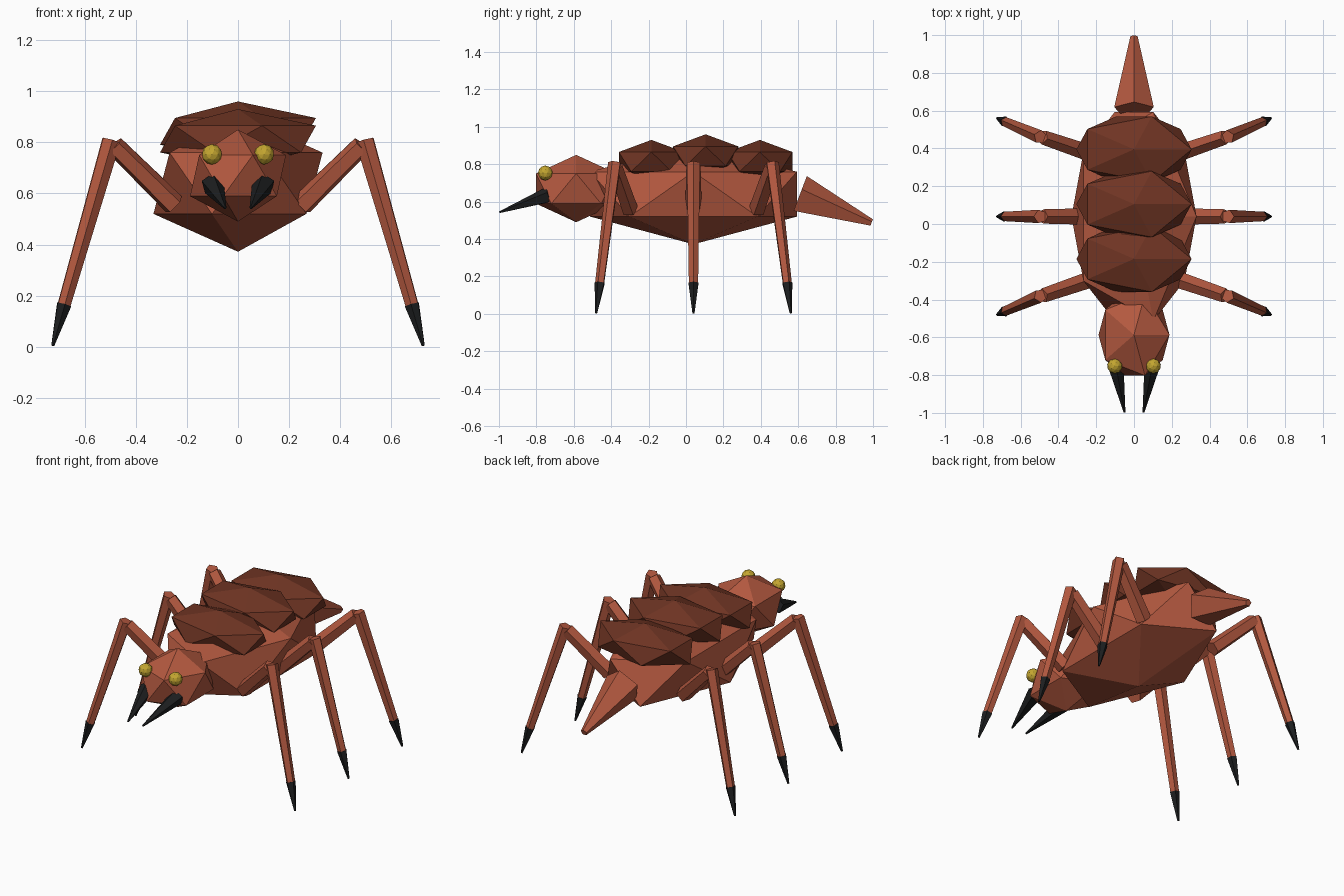
import bpy
import bmesh
from mathutils import Vector, Matrix

cube = bpy.data.objects.get("Cube")
if cube:
    bpy.data.objects.remove(cube, do_unlink=True)


def material(name, rgb):
    mat = bpy.data.materials.new(name)
    mat.use_nodes = True
    mat.diffuse_color = (*rgb, 1)
    bsdf = mat.node_tree.nodes["Principled BSDF"]
    bsdf.inputs["Base Color"].default_value = (*rgb, 1)
    bsdf.inputs["Roughness"].default_value = 0.8
    return mat


RUST = material("rust red", (0.45, 0.098, 0.05))
BROWN = material("dark brown", (0.16, 0.035, 0.017))
BLACK = material("black", (0.012, 0.013, 0.014))
GOLD = material("gold", (0.55, 0.38, 0.03))


def finish(name, bm, mat):
    mesh = bpy.data.meshes.new(name)
    bm.to_mesh(mesh)
    bm.free()
    mesh.materials.append(mat)
    obj = bpy.data.objects.new(name, mesh)
    bpy.context.collection.objects.link(obj)
    return obj


def gem(name, centre, radii, mat, detail=1):
    """Faceted ball stretched along each axis."""
    bm = bmesh.new()
    matrix = Matrix.LocRotScale(Vector(centre), None, Vector(radii))
    bmesh.ops.create_icosphere(bm, subdivisions=detail, radius=1, matrix=matrix)
    return finish(name, bm, mat)


def spike(name, start, end, r_start, r_end, mat):
    """Five-sided tapered rod between two points."""
    start, end = Vector(start), Vector(end)
    axis = end - start
    turn = axis.to_track_quat("Z", "Y")
    matrix = Matrix.LocRotScale((start + end) / 2, turn, None)
    bm = bmesh.new()
    bmesh.ops.create_cone(bm, cap_ends=True, segments=5, radius1=r_start,
                          radius2=r_end, depth=axis.length, matrix=matrix)
    return finish(name, bm, mat)


# Body, head and tail
gem("body", (0, 0.04, 0.64), (0.37, 0.65, 0.268), RUST)
gem("head", (0, -0.587, 0.67), (0.21, 0.253, 0.18), RUST)
spike("tail", (0, 0.607, 0.634), (0, 0.992, 0.487), 0.11, 0.02, RUST)

# Back plates
for label, y, z in (("front", -0.185, 0.813), ("middle", 0.105, 0.843), ("rear", 0.395, 0.813)):
    gem(label + "_back_plate", (0, y, z), (0.341, 0.205, 0.117), BROWN)

# Paired parts
for side, s in (("left", 1), ("right", -1)):
    gem(side + "_eye", (s * 0.102, -0.752, 0.753), (0.04, 0.04, 0.04), GOLD, 2)
    spike(side + "_fang", (s * 0.1, -0.73, 0.636), (s * 0.05, -0.997, 0.543),
          0.046, 0.005, BLACK)
    # Legs fan out to the front and rear of the middle pair
    for label, fan in (("front", -1), ("middle", 0), ("rear", 1)):
        root = (s * 0.25, 0.04 + fan * 0.34, 0.555)
        knee = (s * 0.495, 0.04 + fan * 0.42, 0.807)
        ankle = (s * 0.68, 0.04 + fan * 0.5, 0.165)
        toe = (s * 0.725, 0.04 + fan * 0.52, 0.004)
        name = f"{label}_{side}_"
        spike(name + "thigh", root, Vector(knee) - Vector((s * 0.01, 0, 0.02)),
              0.046, 0.04, RUST)
        spike(name + "shin", knee, ankle, 0.037, 0.026, RUST)
        spike(name + "claw", ankle, toe, 0.029, 0.006, BLACK)
